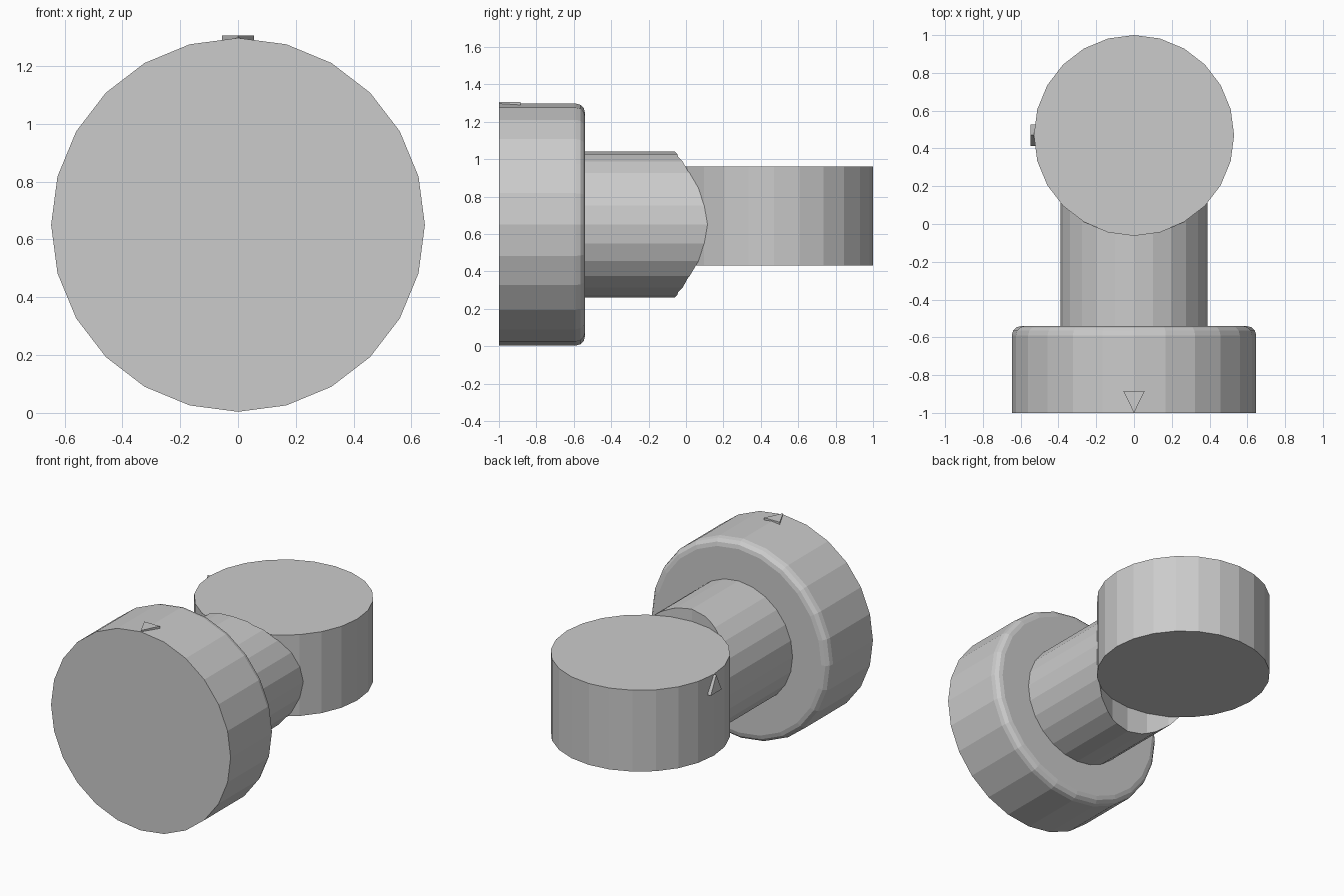
import bpy, bmesh, math
from mathutils import Matrix, Vector

if "Cube" in bpy.data.objects:
    bpy.data.objects.remove(bpy.data.objects["Cube"])

SIDES = 24


def finish(bm, name):
    bmesh.ops.recalc_face_normals(bm, faces=bm.faces)
    mesh = bpy.data.meshes.new(name)
    bm.to_mesh(mesh)
    bm.free()
    obj = bpy.data.objects.new(name, mesh)
    bpy.context.collection.objects.link(obj)
    return obj


def turned(name, profile, matrix):
    """Closed solid turned around local z from (radius, height) pairs."""
    bm = bmesh.new()
    rings = [[bm.verts.new((r * math.cos(2 * math.pi * i / SIDES),
                            r * math.sin(2 * math.pi * i / SIDES), h))
              for i in range(SIDES)] for r, h in profile]
    for a, b in zip(rings, rings[1:]):
        for i in range(SIDES):
            j = (i + 1) % SIDES
            bm.faces.new((a[i], a[j], b[j], b[i]))
    bm.faces.new(rings[0])
    bm.faces.new(rings[-1])
    bm.transform(matrix)
    return finish(bm, name)


def pointer(name, tip, back, side, out):
    """Small raised triangle; tip lies on the rim, thickness along out."""
    tip, back, side, out = map(Vector, (tip, back, side, out))
    bm = bmesh.new()
    corners = [tip, tip + back + side, tip + back - side]
    low = [bm.verts.new(c) for c in corners]
    high = [bm.verts.new(c + out) for c in corners]
    bm.faces.new(low)
    bm.faces.new(high)
    for i in range(3):
        j = (i + 1) % 3
        bm.faces.new((low[i], low[j], high[j], high[i]))
    return finish(bm, name)


# local z -> world +y, axis at z = 0.65
along_y = Matrix.Translation((0, 0, 0.65)) @ Matrix.Rotation(-math.pi / 2, 4, 'X')
upright = Matrix.Translation((0, 0.47, 0))

# Large front disc with a rounded back rim
R, B = 0.647, 0.05
rim = [(R - B + B * math.cos(a), -0.54 - B + B * math.sin(a))
       for a in (math.pi / 2 * k / 3 for k in range(4))]
turned("large_disc", [(R, -1.0)] + rim, along_y)

# Shaft, saddle-cut to fit the round side of the small disc
shaft = turned("shaft", [(0.39, -0.56), (0.39, 0.3)], along_y)
cutter = turned("saddle_cutter", [(0.53, -0.5), (0.53, 2.0)], upright)
cutter.hide_render = True
mod = shaft.modifiers.new("saddle", 'BOOLEAN')
mod.operation = 'DIFFERENCE'
mod.solver = 'EXACT'
mod.object = cutter
bpy.context.view_layer.objects.active = shaft
shaft.select_set(True)
bpy.ops.object.modifier_apply(modifier=mod.name)
bpy.data.objects.remove(cutter)

# Small upright disc
turned("small_disc", [(0.53, 0.43), (0.53, 0.96)], upright)

# Pointer marks on both discs
pointer("large_disc_pointer", (0, -1.0, 1.285), (0, 0.115, 0), (0.056, 0, 0), (0, 0, 0.02))
pointer("small_disc_pointer", (-0.52, 0.47, 0.96), (0, 0, -0.115), (0, 0.056, 0), (-0.027, 0, 0))
